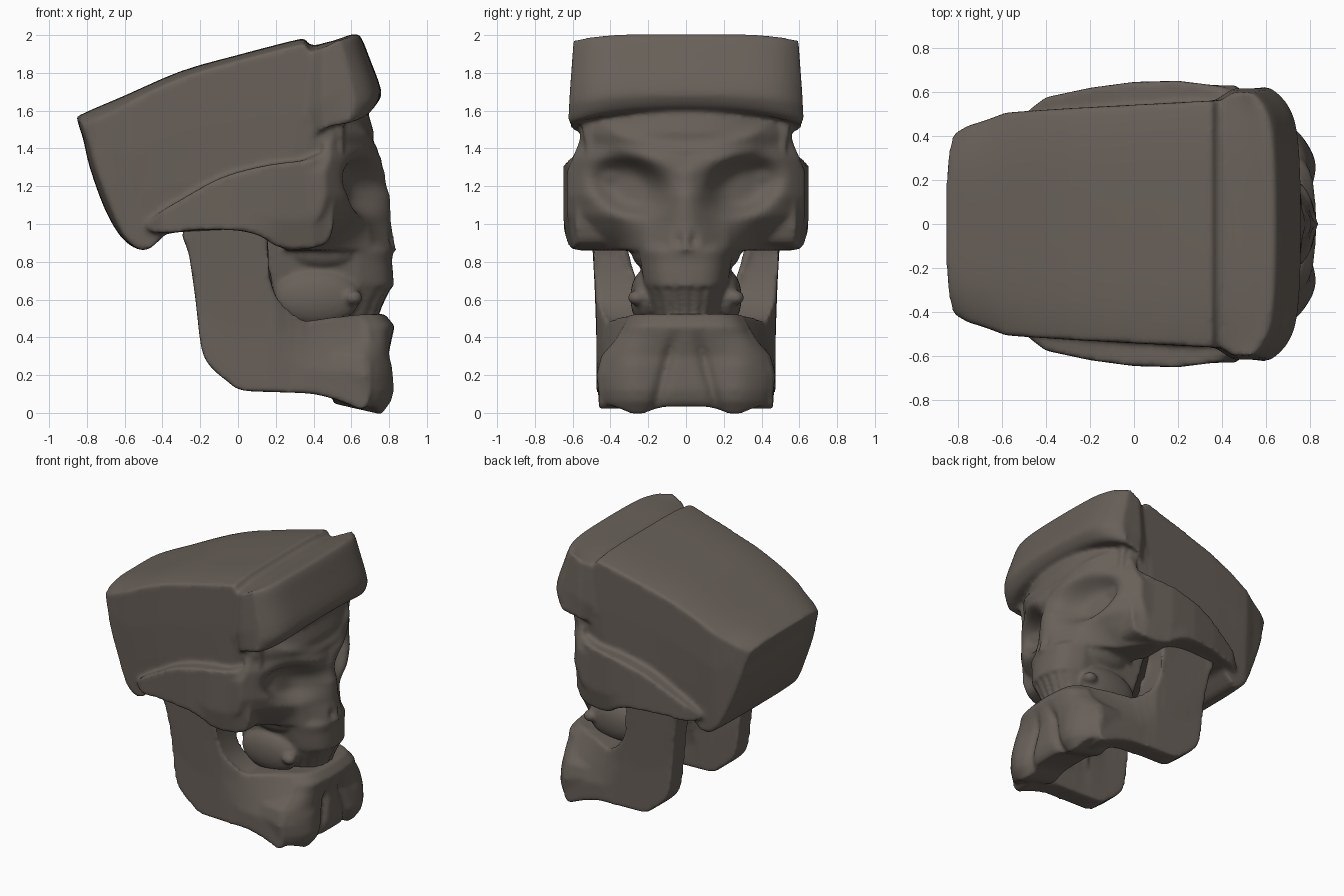
import bpy, bmesh, math

if "Cube" in bpy.data.objects:
    bpy.data.objects.remove(bpy.data.objects["Cube"])

bone = bpy.data.materials.new("dark_bone")
bone.diffuse_color = (0.14, 0.118, 0.10, 1)
bone.use_nodes = True
bone.node_tree.nodes["Principled BSDF"].inputs["Base Color"].default_value = bone.diffuse_color


def table(pairs, v):
    """Piecewise linear lookup."""
    if v <= pairs[0][0]:
        return pairs[0][1]
    for (a, fa), (b, fb) in zip(pairs, pairs[1:]):
        if v <= b:
            return fa + (fb - fa) * (v - a) / (b - a)
    return pairs[-1][1]


def clamp(v):
    return max(0.0, min(1.0, v))


def bump(d, width):
    return math.exp(-(d / width) ** 2)


def spline(pts, k=3):
    """Closed smooth curve through the points."""
    out, n = [], len(pts)
    for i in range(n):
        p = [pts[(i + j) % n] for j in (-1, 0, 1, 2)]
        for s in range(k):
            t = s / k
            out.append(tuple(0.5 * (2 * b + (c - a) * t + (2 * a - 5 * b + 4 * c - d) * t * t
                                    + (3 * b - a - 3 * c + d) * t ** 3)
                             for a, b, c, d in zip(*p)))
    return out


def slab(bm, pts, shape, t0=-1.0, t1=1.0, n=6):
    """Side profile (x, z) extruded across t, then shaped by a function of (x, t, z)."""
    tmp = bmesh.new()
    prof = spline(pts)
    m = len(prof)
    rings = [[tmp.verts.new((x, t0 + (t1 - t0) * j / n, z)) for x, z in prof] for j in range(n + 1)]
    for a, b in zip(rings, rings[1:]):
        for i in range(m):
            k = (i + 1) % m
            tmp.faces.new((a[i], a[k], b[k], b[i]))
    caps = [tmp.faces.new(rings[0][::-1]), tmp.faces.new(rings[-1])]
    bmesh.ops.triangulate(tmp, faces=caps)
    bmesh.ops.subdivide_edges(tmp, edges=tmp.edges[:], cuts=2, use_grid_fill=True)
    for v in tmp.verts:
        v.co = shape(*v.co)
    merge(bm, tmp)


def relief(bm, front, back, nu=80, nv=50):
    """Closed block whose front and back are grids over u in -1..1 and v in 0..1."""
    tmp = bmesh.new()
    g = [[[tmp.verts.new(f(-1 + 2 * i / nu, j / nv)) for i in range(nu + 1)]
          for j in range(nv + 1)] for f in (front, back)]
    for a in g:
        for j in range(nv):
            for i in range(nu):
                tmp.faces.new((a[j][i], a[j][i + 1], a[j + 1][i + 1], a[j + 1][i]))
    f, b = g
    for i in range(nu):
        for j in (0, nv):
            tmp.faces.new((f[j][i], f[j][i + 1], b[j][i + 1], b[j][i]))
    for j in range(nv):
        for i in (0, nu):
            tmp.faces.new((f[j][i], f[j + 1][i], b[j + 1][i], b[j][i]))
    merge(bm, tmp)


def merge(bm, tmp):
    bmesh.ops.recalc_face_normals(tmp, faces=tmp.faces[:])
    me = bpy.data.meshes.new("piece")
    tmp.to_mesh(me)
    tmp.free()
    bm.from_mesh(me)
    bpy.data.meshes.remove(me)


def finish(bm, name, voxel=0.014, smooth=6):
    """Fuse the overlapping pieces into one soft surface."""
    me = bpy.data.meshes.new(name)
    bm.to_mesh(me)
    bm.free()
    me.materials.append(bone)
    ob = bpy.data.objects.new(name, me)
    bpy.context.collection.objects.link(ob)
    r = ob.modifiers.new("fuse", 'REMESH')
    r.mode, r.voxel_size, r.use_smooth_shade = 'VOXEL', voxel, True
    s = ob.modifiers.new("soften", 'SMOOTH')
    s.factor, s.iterations = 0.5, smooth


# Cranium: flat sloping top, slanted back
def cranium_shape(x, t, z):
    w = table([(-0.85, .41), (-0.79, .445), (-0.6, .505), (-0.3, .525), (0.45, .565)], x)
    w -= .04 * clamp((x - .3) / .2) * clamp((1.58 - z) / .12)
    a = t ** 4
    return (x + .035 * a * clamp((-.5 - x) / .2), t * w * (1 - 0.10 * max(0, 1.4 - z)),
            z - (.03 + .02 * clamp(-x)) * a * clamp((z - 1.2) / .3))

skull = bmesh.new()
slab(skull, [(-.85, 1.55), (-.83, 1.58), (-.6, 1.68), (-.3, 1.81), (0, 1.895), (.31, 1.975), (.36, 1.975),
             (.39, 1.92), (.52, 1.86), (.56, 1.4), (.44, 1.0), (.1, .98), (-.25, .96), (-.37, .95),
             (-.42, .91), (-.48, .865), (-.55, .875), (-.63, .945), (-.71, 1.09), (-.785, 1.3), (-.82, 1.45)],
     cranium_shape, n=10)


# Brow band: thick rounded strip over the forehead
def band_shape(x, t, z):
    front = clamp((x - .37) / .38)
    a = abs(t)
    w = .565 + .06 * clamp((x - .36) / .14) - .03 * clamp((z - 1.6) / .4) - .04 * clamp((1.62 - z) / .1)
    return (x - front * (.03 * a ** 2 + .11 * a ** 8), t * w,
            z - .035 * a ** 4 - .04 * a ** 2 * clamp((1.75 - z) / .15))

slab(skull, [(.375, 1.92), (.41, 1.945), (.52, 1.975), (.61, 2.005), (.65, 1.99), (.70, 1.87), (.755, 1.72),
             (.75, 1.66), (.70, 1.605), (.6, 1.595), (.5, 1.575), (.41, 1.54), (.35, 1.56)], band_shape, n=14)


# Face: carved eye sockets, frowning brows and nose
def face_front(u, v):
    z = .86 + .76 * v
    w = table([(.86, .57), (.9, .605), (1.05, .63), (1.28, .63), (1.35, .60), (1.45, .56), (1.62, .565)], z)
    y = abs(u) * w
    x = table([(.86, .69), (1.0, .70), (1.15, .745), (1.35, .74), (1.42, .71), (1.48, .72), (1.62, .68)], z)
    x -= .25 * (y / .6) ** 2.5
    x -= .17 * clamp((1.06 - z) / .2) ** 1.5 * clamp((y - .22) / .15)
    q = ((y - .3) / .18) ** 2 + ((z - 1.2 - .2 * (y - .3)) / .135) ** 2
    x -= .14 * math.exp(-q * q)
    x += .025 * bump(z - 1.28 - .4 * y, .055) * clamp((.5 - y) / .15)
    x += .02 * bump(z - 1.40 - .6 * y * y, .03) * clamp((.5 - y) / .15)
    nose = table([(.86, .15), (1.0, .11), (1.15, .06), (1.3, 0)], z)
    x += nose * bump(y, table([(.88, .18), (1.2, .08)], z))
    x -= .03 * bump(y - .04, .02) * bump(z - .91, .04)
    return (x, u * w, z)

def face_back(u, v):
    p = face_front(u, v)
    return (.25 + .2 * clamp((p[2] - 1.3) / .08), p[1], p[2])

relief(skull, face_front, face_back)


# Cheek arches along both sides
def arch_side(s):
    def shape(x, t, z):
        out = table([(-.5, .5), (-.4, .575), (-.2, .618), (0, .645), (.2, .65), (.4, .625), (.52, .575)], x)
        out -= .03 * clamp((.95 - z) / .08)
        return (x, s * (.3 + (out - .3) * t), z)
    return shape

for s in (-1, 1):
    slab(skull, [(-.49, .98), (-.43, 1.05), (-.3, 1.13), (-.1, 1.24), (.1, 1.3), (.3, 1.33), (.46, 1.33),
                 (.51, 1.12), (.49, .93), (.42, .88), (.3, .865), (.2, .885), (.12, .935), (0, .965),
                 (-.2, .97), (-.4, .95)], arch_side(s), 0, 1)


# Upper jaw with front teeth, widening to the molar row, fused to the skull
def upper_front(u, v):
    z = .5 + .45 * v
    w = table([(.5, .17), (.6, .20), (.7, .225), (.8, .24), (.95, .26)], z)
    x = table([(.53, .76), (.6, .79), (.67, .825), (.75, .82), (.8, .815), (.86, .82), (.89, .79), (.95, .70)], z)
    x -= .06 * u * u + .12 * abs(u) ** 5
    if z < .665:
        x -= .008 + .034 * (1 - abs(math.sin(3.5 * math.pi * (u + 1)))) ** 2
    return (x, u * w, z)

def upper_back(u, v):
    p = upper_front(u, v)
    return (.12 + .1 * (1 - v), p[1], p[2])

relief(skull, upper_front, upper_back)
for s in (-1, 1):
    for x, y, z, rx, ry, rz in ((.42, .215, .61, .23, .08, .15), (.61, .26, .61, .05, .05, .04),
                                (.45, .20, .86, .2, .09, .10)):
        lump = bmesh.new()
        bmesh.ops.create_icosphere(lump, subdivisions=3, radius=1)
        for v in lump.verts:
            v.co = (x + rx * v.co.x, s * (y + ry * v.co.y), z + rz * v.co.z)
        merge(skull, lump)
finish(skull, "skull", 0.0135, 6)


# Lower jaw: two side branches joined by a broad lobed chin
def branch_side(s):
    def shape(x, t, z):
        out = table([(.2, .475), (.6, .475), (.9, .50)], z) - .015 * clamp((x - .2) / .5)
        out -= .16 * clamp((z - .24) / .27) * clamp((x - .2) / .45)
        thick = .155 + .07 * clamp(x / .15) * clamp((z - .4) / .15) * clamp((.82 - z) / .1)
        return (x, s * (out - thick * (1 - t)), z)
    return shape

def chin_low(a):
    return .03 - .04 * bump(a - .57, .2) + .03 * a ** 10

def chin_front(u, v):
    a = abs(u)
    z = chin_low(a) + (.525 - chin_low(a)) * v
    w = table([(.0, .45), (.2, .475), (.3, .45), (.42, .345), (.52, .29)], z)
    y = a * w
    x = table([(.0, .75), (.06, .795), (.12, .81), (.3, .795), (.46, .83), (.525, .775)], z)
    x -= .04 * a ** 2 + .09 * a ** 8
    x += .03 * bump(y - .28, .1) * clamp((.4 - z) / .15)
    x -= .03 * bump(y - (.17 - .26 * z), .03) * clamp((.44 - z) / .12)
    return (x, u * w, z)

def chin_back(u, v):
    p = chin_front(u, v)
    return (.50, p[1] * .97, p[2] + .06 * (1 - v) - .02 * v)

bm = bmesh.new()
relief(bm, chin_front, chin_back)
for s in (-1, 1):
    slab(bm, [(-.29, .97), (-.26, .84), (-.225, .6), (-.195, .35), (-.15, .25), (-.06, .17), (.02, .12),
              (.2, .11), (.4, .10), (.55, .06), (.66, .02), (.70, .1), (.70, .4), (.67, .5), (.55, .51),
              (.43, .495), (.33, .49), (.23, .57), (.175, .69), (.15, .84), (.15, 1.0), (-.1, 1.03)],
         branch_side(s), 0, 1)
finish(bm, "lower_jaw", 0.0135, 7)
